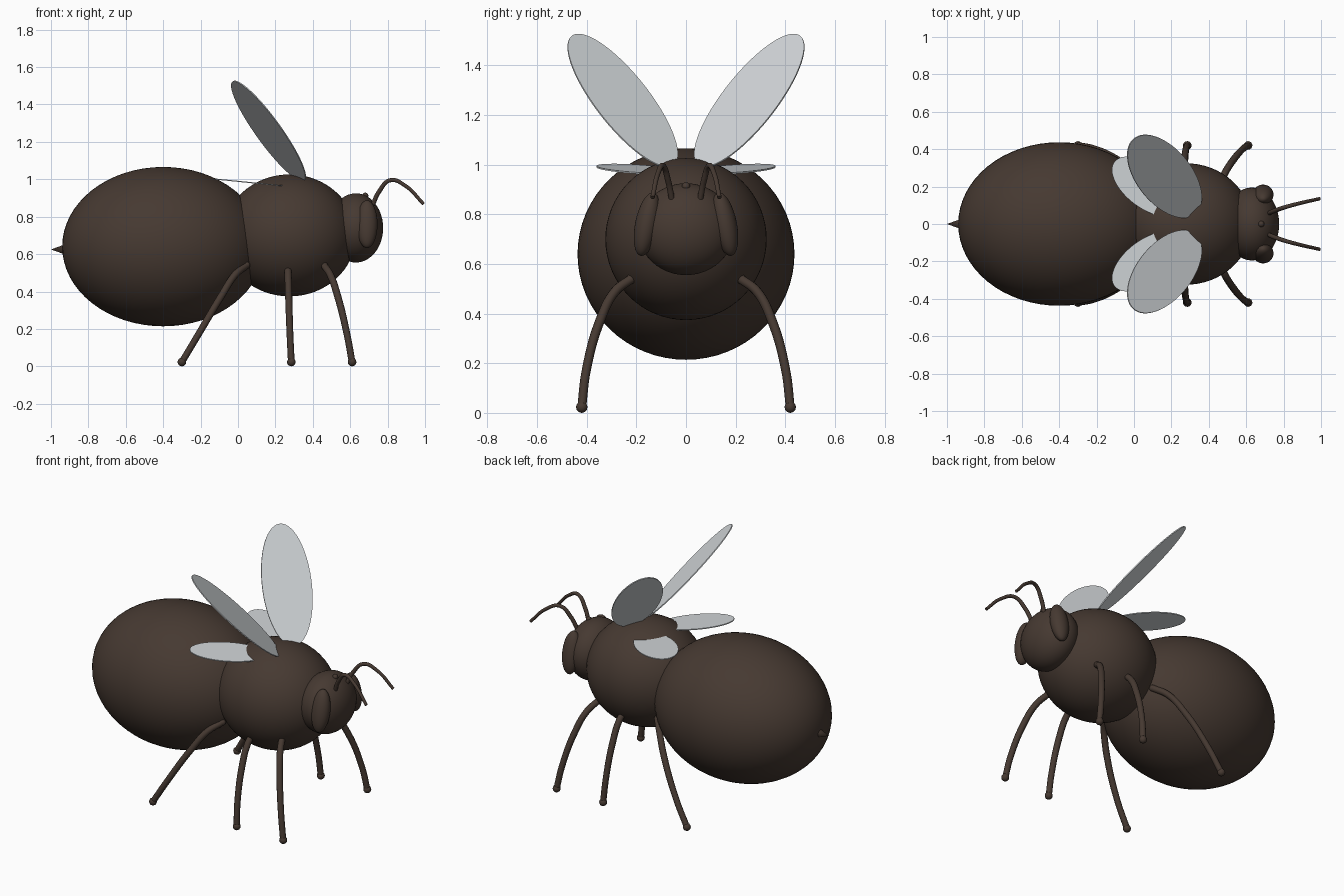
import bpy
from mathutils import Vector, Matrix

if "Cube" in bpy.data.objects:
    bpy.data.objects.remove(bpy.data.objects["Cube"])


def material(name, rgb):
    m = bpy.data.materials.new(name)
    m.diffuse_color = (*rgb, 1)
    m.use_nodes = True
    m.node_tree.nodes["Principled BSDF"].inputs["Base Color"].default_value = m.diffuse_color
    return m


brown = material("dark brown", (0.061, 0.041, 0.031))
wing_grey = material("pale wing grey", (0.64, 0.67, 0.69))


def finish(name, mat):
    ob = bpy.context.object
    ob.name = name
    ob.data.materials.clear()
    ob.data.materials.append(mat)
    bpy.ops.object.shade_smooth()
    return ob


def ellipsoid(name, centre, radii, tilt=0, seg=48):
    bpy.ops.mesh.primitive_uv_sphere_add(segments=seg, ring_count=seg // 2,
                                         location=centre, rotation=(tilt, 0, 0))
    bpy.context.object.scale = radii
    return finish(name, brown)


def tube(name, points, radii):
    cu = bpy.data.curves.new(name, 'CURVE')
    cu.dimensions = '3D'
    cu.bevel_depth = 1
    cu.bevel_resolution = 4
    cu.resolution_u = 10
    cu.use_fill_caps = True
    sp = cu.splines.new('BEZIER')
    sp.bezier_points.add(len(points) - 1)
    for bp, p, r in zip(sp.bezier_points, points, radii):
        bp.co = p
        bp.radius = r
        bp.handle_left_type = bp.handle_right_type = 'AUTO'
    ob = bpy.data.objects.new(name, cu)
    bpy.context.collection.objects.link(ob)
    bpy.ops.object.select_all(action='DESELECT')
    ob.select_set(True)
    bpy.context.view_layer.objects.active = ob
    bpy.ops.object.convert(target='MESH')
    return finish(name, brown)


def wing(name, centre, long_axis, normal, a, b, s):
    # thin oval plate, mirrored to side s by flipping y
    u = Vector(long_axis).normalized()
    n = Vector(normal)
    n = (n - u * n.dot(u)).normalized()
    u.y *= s
    n.y *= s
    v = n.cross(u)
    bpy.ops.mesh.primitive_cylinder_add(vertices=64, radius=1, depth=1)
    ob = finish(name, wing_grey)
    rot = Matrix((u, v, n)).transposed().to_4x4()
    ob.matrix_world = (Matrix.Translation((centre[0], centre[1] * s, centre[2]))
                       @ rot @ Matrix.Diagonal((a, b, 0.006, 1)))
    bpy.ops.object.shade_smooth_by_angle()


# body
ellipsoid("abdomen", (-0.4, 0, 0.64), (0.54, 0.437, 0.426), seg=64)
ellipsoid("thorax", (0.275, 0, 0.70), (0.355, 0.325, 0.326), seg=64)
ellipsoid("head", (0.63, 0, 0.74), (0.146, 0.195, 0.185))
ellipsoid("forehead_eye", (0.68, 0, 0.912), (0.017, 0.017, 0.017), seg=16)

# stinger
bpy.ops.mesh.primitive_cone_add(vertices=24, radius1=0.036, radius2=0, depth=0.1,
                                location=(-0.95, 0, 0.625),
                                rotation=(0, -1.5708, 0))
finish("stinger", brown)
bpy.ops.object.shade_smooth_by_angle()

# legs: x positions along the shared side profile
leg_y = (0.22, 0.285, 0.345, 0.402, 0.42)
leg_z = (0.54, 0.49, 0.375, 0.17, 0.023)
leg_x = {"front": (0.46, 0.493, 0.533, 0.583, 0.61),
         "middle": (0.267, 0.268, 0.271, 0.278, 0.285),
         "hind": (0.045, -0.015, -0.09, -0.212, -0.3)}

for side, s in (("left", 1), ("right", -1)):
    ellipsoid(side + "_eye", (0.69, s * 0.157, 0.76), (0.056, 0.048, 0.13),
              tilt=s * 0.2, seg=32)
    for pos, xs in leg_x.items():
        pts = [(x, s * y, z) for x, y, z in zip(xs, leg_y, leg_z)]
        tube(f"{side}_{pos}_leg", pts, (0.019, 0.019, 0.019, 0.018, 0.018))
        ellipsoid(f"{side}_{pos}_hip", pts[0], (0.02,) * 3, seg=16)
        ellipsoid(f"{side}_{pos}_foot", pts[-1], (0.023,) * 3, seg=16)
    tube(side + "_antenna",
         [(0.715, s * 0.055, 0.85), (0.755, s * 0.072, 0.935),
          (0.815, s * 0.092, 0.995), (0.895, s * 0.113, 0.965),
          (0.992, s * 0.135, 0.868)],
         (0.012, 0.012, 0.011, 0.01, 0.009))
    wing(side + "_fore_wing", (0.163, 0.255, 1.258), (-0.472, 0.51, 0.719),
         (0.62, -0.38, 0.69), 0.371, 0.15, s)
    wing(side + "_hind_wing", (0.07, 0.2, 0.982), (-0.8, 0.6, 0.08),
         (0.1, 0, 1), 0.22, 0.115, s)
